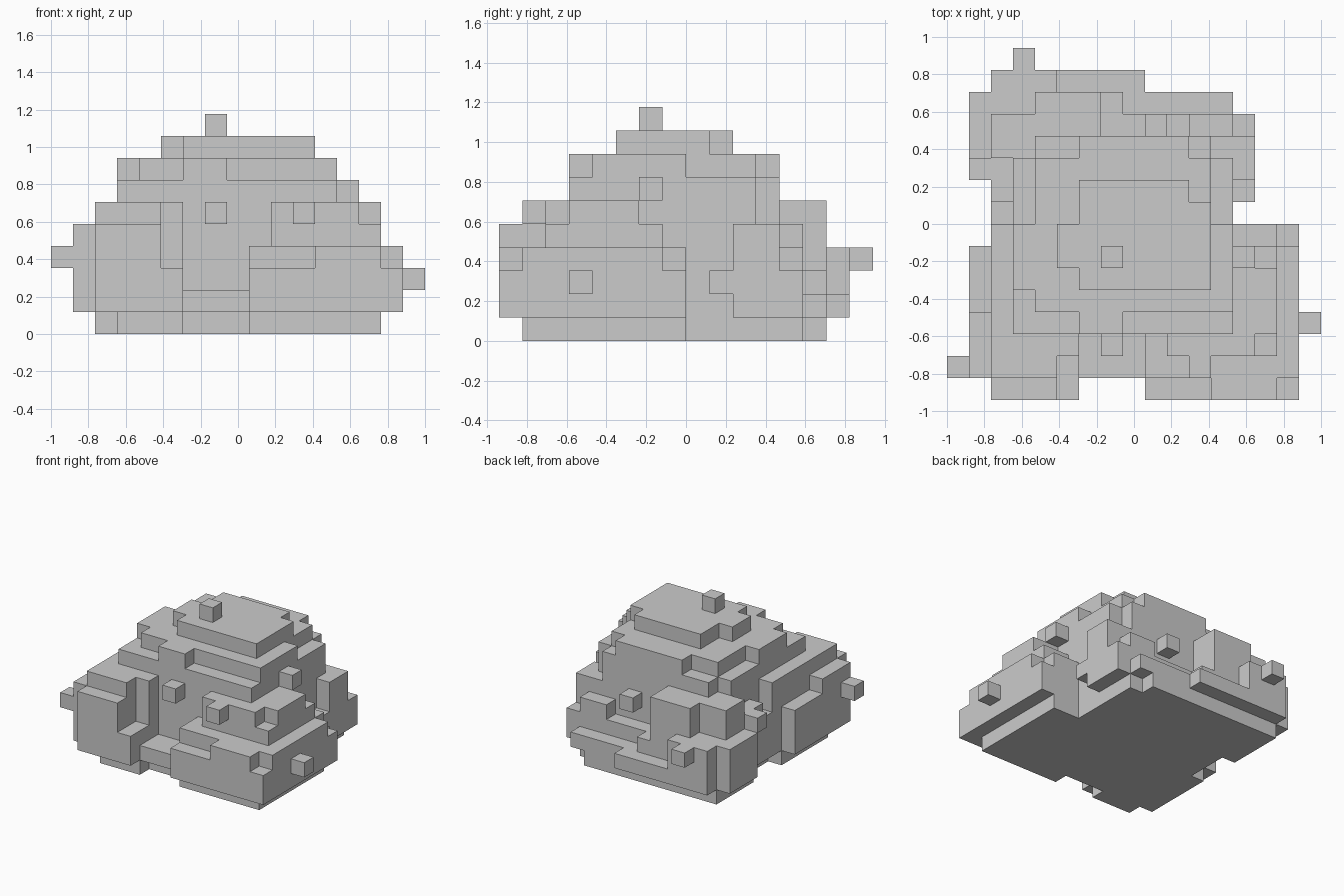
import bpy, bmesh, math

if "Cube" in bpy.data.objects:
    bpy.data.objects.remove(bpy.data.objects["Cube"])

U = 2 / 17          # one block
CX, CY = 8.5, 8     # grid centre
cells = set()


def fill(boxes):
    """Add blocks: each box is x0, x1, y0, y1, z0, z1 in block units."""
    for x0, x1, y0, y1, z0, z1 in boxes:
        cells.update((x, y, z) for x in range(x0, x1)
                     for y in range(y0, y1) for z in range(z0, z1))


def ledge(z0, boxes):
    """Add columns that rise from z0: each is x0, x1, y0, y1, top."""
    fill([(a, b, c, d, z0, t) for a, b, c, d, t in boxes])


# Inset foot
ledge(0, [(3, 6, 1, 2, 1), (9, 15, 1, 2, 1), (2, 15, 2, 7, 1), (3, 15, 7, 8, 1),
          (3, 13, 8, 10, 1), (2, 13, 10, 13, 1), (2, 12, 13, 14, 1)])

# Central mass
ledge(1, [(3, 13, 3, 11, 7), (4, 12, 11, 12, 7), (12, 13, 11, 12, 5), (3, 4, 11, 12, 6)])

# Upper tiers
ledge(7, [(6, 8, 3, 4, 8), (4, 13, 4, 5, 8), (3, 13, 5, 8, 8), (4, 12, 8, 11, 8),
          (6, 11, 11, 12, 8)])
ledge(8, [(6, 11, 5, 10, 9), (5, 6, 6, 8, 9), (11, 12, 5, 9, 9)])

# Front left shoulder and the low gap beside it
ledge(1, [(2, 5, 0, 1, 5), (5, 6, 0, 2, 3), (2, 5, 1, 2, 6), (2, 6, 2, 3, 6),
          (2, 3, 3, 8, 6), (1, 2, 1, 4, 5), (1, 2, 4, 7, 4), (6, 9, 1, 3, 2)])

# Front right shoulder
ledge(1, [(9, 12, 0, 1, 3), (12, 15, 0, 1, 4), (15, 16, 0, 1, 3), (9, 16, 1, 7, 4),
          (13, 15, 7, 8, 4), (15, 16, 7, 8, 3), (10, 14, 2, 3, 6), (14, 15, 2, 3, 5),
          (13, 15, 3, 6, 6), (13, 15, 6, 7, 5)])

# Left side and back left shoulder
ledge(1, [(2, 3, 8, 9, 4), (2, 3, 9, 11, 5), (2, 7, 11, 13, 6), (4, 7, 13, 14, 6),
          (1, 2, 11, 14, 4), (2, 4, 13, 14, 4), (2, 5, 14, 15, 4), (5, 9, 14, 15, 2)])

# Back right shoulder
ledge(1, [(7, 8, 12, 14, 3), (8, 11, 12, 13, 3), (8, 13, 13, 14, 2), (11, 13, 12, 13, 4),
          (13, 14, 10, 12, 5), (13, 14, 12, 13, 3)])

# Single knobs
cells.update([(7, 6, 9), (13, 6, 6), (7, 2, 5), (11, 1, 5), (16, 3, 2), (0, 1, 3),
              (3, 15, 3), (1, 10, 4), (9, 12, 4), (13, 9, 2)])

# Skin: keep only exposed block faces, then merge coplanar ones
bm = bmesh.new()
verts = {}


def vert(p):
    if p not in verts:
        verts[p] = bm.verts.new(((p[0] - CX) * U, (p[1] - CY) * U, p[2] * U))
    return verts[p]


for c in sorted(cells):
    for axis in range(3):
        for side in (0, 1):
            n = list(c)
            n[axis] += 2 * side - 1
            if tuple(n) in cells:
                continue
            u, v = (axis + 1) % 3, (axis + 2) % 3
            loop = []
            for du, dv in ((0, 0), (1, 0), (1, 1), (0, 1)):
                p = list(c)
                p[axis] += side
                p[u] += du
                p[v] += dv
                loop.append(vert(tuple(p)))
            bm.faces.new(loop if side else loop[::-1])

bmesh.ops.dissolve_limit(bm, angle_limit=math.radians(1),
                         verts=bm.verts[:], edges=bm.edges[:])
mesh = bpy.data.meshes.new("blocky_boulder")
bm.to_mesh(mesh)
bm.free()
boulder = bpy.data.objects.new("blocky_boulder", mesh)
bpy.context.collection.objects.link(boulder)
